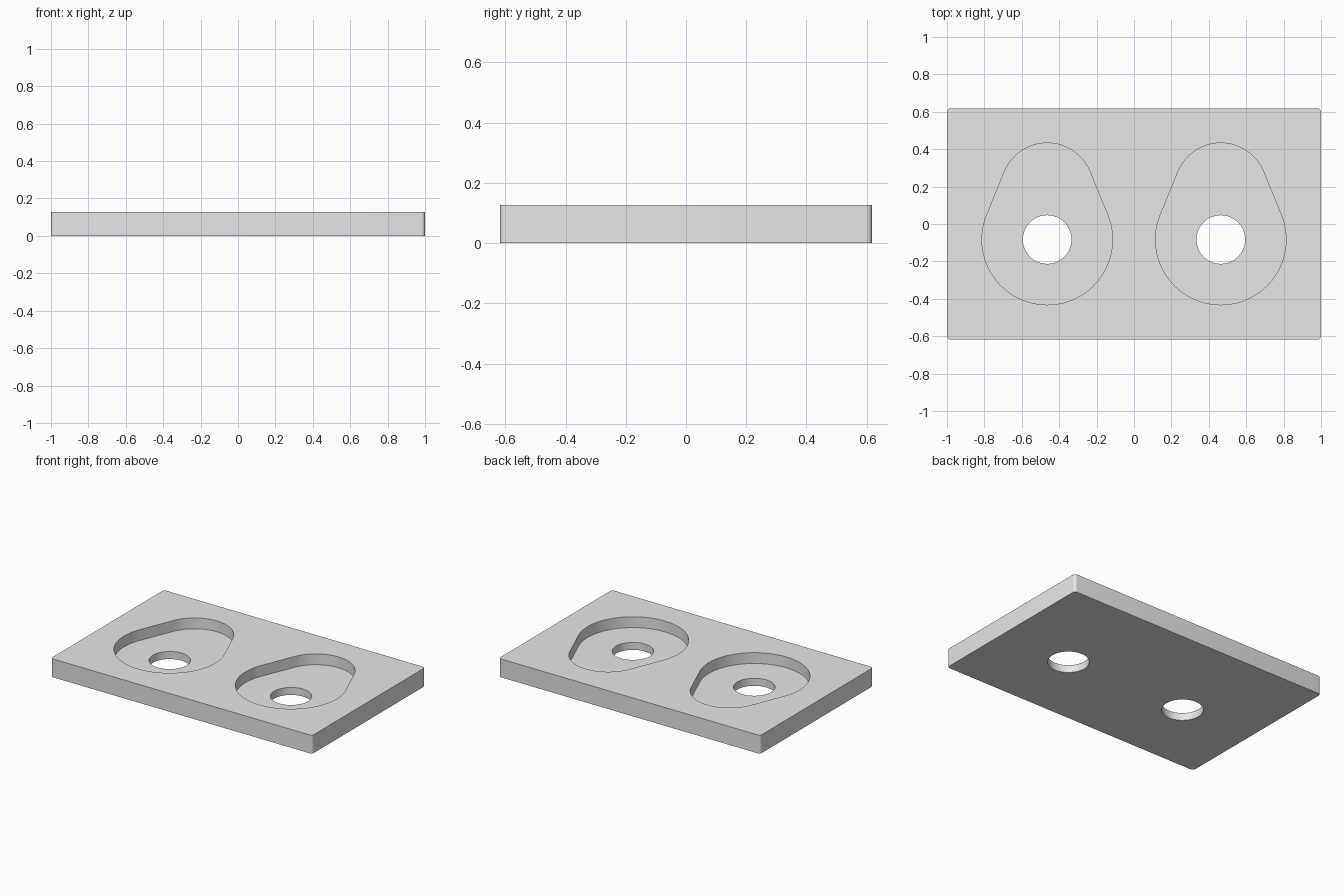
import bpy, bmesh
from math import sin, cos, asin, pi

if "Cube" in bpy.data.objects:
    bpy.data.objects.remove(bpy.data.objects["Cube"])

LENGTH, WIDTH, HEIGHT, CORNER = 2.0, 1.236, 0.127, 0.02
FLOOR = 0.052                                  # height of the pocket floor
POCKET_X, POCKET_Y = 0.464, -0.083             # centre of the wide end and hole
WIDE_R, NARROW_R, HOLE_R = 0.349, 0.247, 0.13
TIP_Y = 0.433

grey = bpy.data.materials.new("light grey")
grey.use_nodes = True
grey.diffuse_color = (0.8, 0.8, 0.8, 1)
grey.node_tree.nodes["Principled BSDF"].inputs["Base Color"].default_value = (0.8, 0.8, 0.8, 1)


def arc(cx, cy, r, start, end, steps):
    angles = [start + (end - start) * i / steps for i in range(steps + 1)]
    return [(cx + r * cos(a), cy + r * sin(a)) for a in angles]


def prism(name, outline, bottom, top):
    """Extrude a closed counter-clockwise outline between two heights."""
    bm = bmesh.new()
    face = bm.faces.new([bm.verts.new((x, y, bottom)) for x, y in outline])
    extruded = bmesh.ops.extrude_face_region(bm, geom=[face])["geom"]
    moved = [v for v in extruded if isinstance(v, bmesh.types.BMVert)]
    bmesh.ops.translate(bm, verts=moved, vec=(0, 0, top - bottom))
    bmesh.ops.recalc_face_normals(bm, faces=bm.faces)
    mesh = bpy.data.meshes.new(name)
    bm.to_mesh(mesh)
    bm.free()
    mesh.materials.append(grey)
    obj = bpy.data.objects.new(name, mesh)
    bpy.context.collection.objects.link(obj)
    return obj


# Plate with rounded vertical corners
outline = []
for i, (sx, sy) in enumerate([(1, 1), (-1, 1), (-1, -1), (1, -1)]):
    outline += arc(sx * (LENGTH / 2 - CORNER), sy * (WIDTH / 2 - CORNER),
                   CORNER, i * pi / 2, (i + 1) * pi / 2, 6)
plate = prism("plate", outline, 0, HEIGHT)

# Cutters: teardrop pocket and round through hole on each side
narrow_y = TIP_Y - NARROW_R
tilt = asin((WIDE_R - NARROW_R) / (narrow_y - POCKET_Y))
cutters = []
for side, x in (("right", -POCKET_X), ("left", POCKET_X)):
    teardrop = (arc(x, narrow_y, NARROW_R, tilt, pi - tilt, 32)
                + arc(x, POCKET_Y, WIDE_R, pi - tilt, 2 * pi + tilt, 56))
    circle = arc(x, POCKET_Y, HOLE_R, 0, 2 * pi, 64)[:-1]
    cutters.append(prism(side + "_pocket_cutter", teardrop, FLOOR, HEIGHT + 0.1))
    cutters.append(prism(side + "_hole_cutter", circle, -0.1, HEIGHT + 0.05))

# Cut the plate and bake the result
for cutter in cutters:
    cutter.hide_render = True
    mod = plate.modifiers.new(cutter.name, "BOOLEAN")
    mod.operation = "DIFFERENCE"
    mod.solver = "EXACT"
    mod.object = cutter

bpy.ops.object.select_all(action="DESELECT")
plate.select_set(True)
bpy.context.view_layer.objects.active = plate
for mod in list(plate.modifiers):
    bpy.ops.object.modifier_apply(modifier=mod.name)
for cutter in cutters:
    bpy.data.objects.remove(cutter)

# Smooth curved walls, crisp rims
bpy.ops.object.shade_smooth_by_angle(angle=pi / 6)
